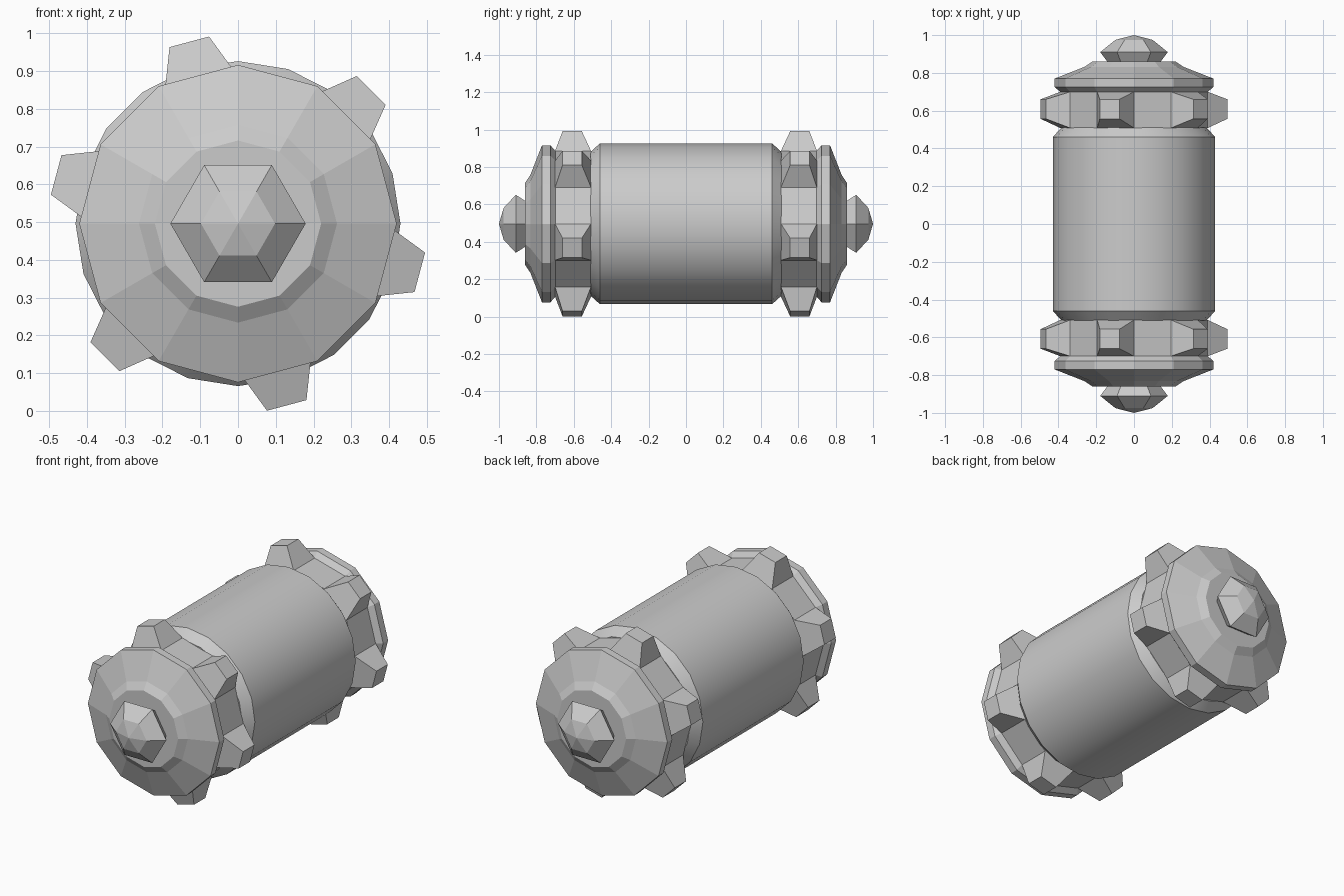
import bpy, bmesh
from math import sin, cos, atan2, radians, tau

if "Cube" in bpy.data.objects:
    bpy.data.objects.remove(bpy.data.objects["Cube"])

CENTRE_Z = 0.496


def lathe(name, profile, sides, mirror=True):
    """Revolve (y, radius) points about the long axis; a zero radius makes a tip."""
    bm = bmesh.new()
    rings = []
    for y, r in profile:
        n = sides if r > 0 else 1
        rings.append([bm.verts.new((r * cos(tau * i / sides), y, r * sin(tau * i / sides)))
                      for i in range(n)])
    for a, b in zip(rings, rings[1:]):
        for i in range(sides):
            j = (i + 1) % sides
            if len(b) == 1:
                bm.faces.new((a[i], a[j], b[0]))
            else:
                bm.faces.new((a[i], a[j], b[j], b[i]))
    for ring in (rings[0], rings[-1]):
        if len(ring) > 1:
            bm.faces.new(ring)
    bmesh.ops.recalc_face_normals(bm, faces=bm.faces)
    mesh = bpy.data.meshes.new(name)
    bm.to_mesh(mesh)
    bm.free()
    obj = bpy.data.objects.new(name, mesh)
    obj.location.z = CENTRE_Z
    bpy.context.collection.objects.link(obj)
    if mirror:
        obj.modifiers.new("both_ends", 'MIRROR').use_axis = (False, True, False)
    return obj


def grow_teeth(obj):
    """Extrude every other rim face into a tapered tooth."""
    bm = bmesh.new()
    bm.from_mesh(obj.data)
    rim = []
    for f in bm.faces:
        c = f.calc_center_median()
        if len(f.verts) == 4:
            angle = atan2(c.z, c.x) % tau
            if int(angle / radians(30)) % 2 == 1:
                rim.append((f, angle))
    for f, angle in rim:
        top = bmesh.ops.extrude_discrete_faces(bm, faces=[f])["faces"][0]
        for v in top.verts:
            side = 1 if sin(atan2(v.co.z, v.co.x) - angle) > 0 else -1
            a = angle + side * radians(6.2)
            y = 0.557 if v.co.y < 0.6 else 0.66
            v.co = (0.501 * cos(a), y, 0.501 * sin(a))
    bm.to_mesh(obj.data)
    bm.free()


# Smooth barrel with chamfered ends
barrel = lathe("barrel", [(-0.51, 0.385), (-0.46, 0.43), (0.46, 0.43), (0.51, 0.385)],
               20, mirror=False)
bpy.context.view_layer.objects.active = barrel
barrel.select_set(True)
bpy.ops.object.shade_smooth_by_angle(angle=radians(30))

# Toothed rings
gear = lathe("toothed_rings", [(0.508, 0.39), (0.70, 0.39)], 12)
grow_teeth(gear)

# Domed end caps
lathe("end_caps", [(0.699, 0.39), (0.725, 0.42), (0.77, 0.42), (0.832, 0.262), (0.86, 0.22)], 12)

# Hexagonal end studs
lathe("end_studs", [(0.855, 0.138), (0.91, 0.179), (0.975, 0.098), (1.0, 0)], 6)
